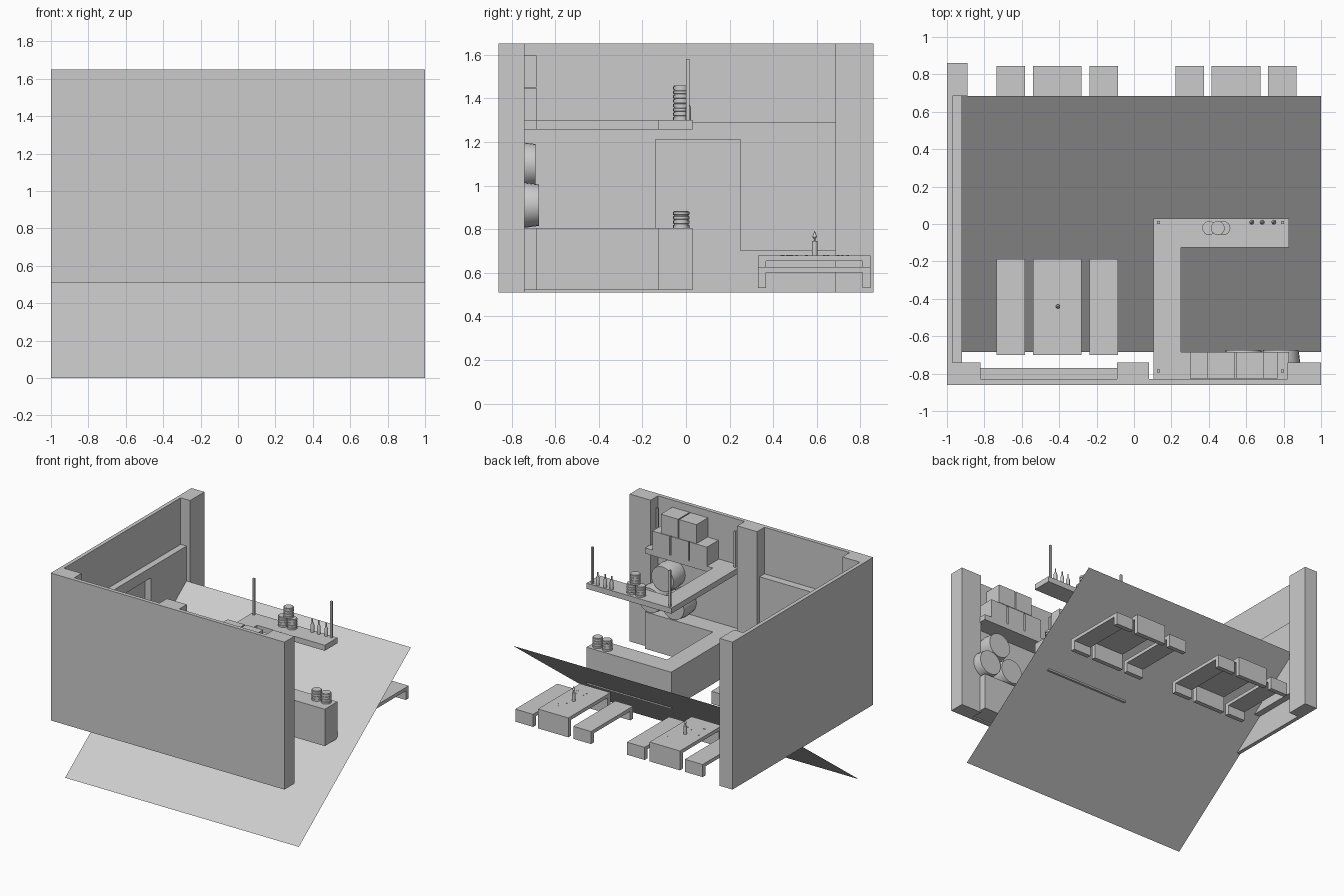
import bpy, bmesh, math, random

if "Cube" in bpy.data.objects:
    bpy.data.objects.remove(bpy.data.objects["Cube"])
random.seed(4)


def box(name, x0, x1, y0, y1, z0, z1):
    return prism(name, [(x0, y0), (x1, y0), (x1, y1), (x0, y1)], z0, z1)


def finish(name, bm):
    bmesh.ops.recalc_face_normals(bm, faces=bm.faces)
    me = bpy.data.meshes.new(name)
    bm.to_mesh(me)
    bm.free()
    ob = bpy.data.objects.new(name, me)
    bpy.context.collection.objects.link(ob)
    return ob


def prism(name, outline, z0, z1):
    bm = bmesh.new()
    f = bm.faces.new([bm.verts.new((x, y, z0)) for x, y in outline])
    ext = bmesh.ops.extrude_face_region(bm, geom=[f], use_keep_orig=True)
    for v in ext['geom']:
        if isinstance(v, bmesh.types.BMVert):
            v.co.z = z1
    return finish(name, bm)


def lathe(name, profile, loc, n=16, rot_x=0.0):
    # closed solid turned from (radius, height) points
    bm = bmesh.new()
    rings = [[bm.verts.new((r * math.cos(2 * math.pi * i / n), r * math.sin(2 * math.pi * i / n), z))
              for i in range(n)] for r, z in profile]
    for a, b in zip(rings, rings[1:]):
        for i in range(n):
            bm.faces.new((a[i], a[(i + 1) % n], b[(i + 1) % n], b[i]))
    bm.faces.new(rings[0])
    bm.faces.new(rings[-1])
    ob = finish(name, bm)
    ob.location = loc
    ob.rotation_euler.x = rot_x
    bpy.ops.object.select_all(action='DESELECT')
    ob.select_set(True)
    bpy.context.view_layer.objects.active = ob
    bpy.ops.object.shade_smooth_by_angle(angle=math.radians(35))
    return ob


# tilted floor sheet
bm = bmesh.new()
bm.faces.new([bm.verts.new(p) for p in
              ((-1, -.685, 0), (1, -.685, 0), (1, .685, 1.02), (-1, .685, 1.02))])
finish("floor_sheet", bm)

# walls and posts
B, T = .51, 1.65
box("front_wall", -1, 1, -.86, -.83, B, T)
box("left_wall", -1, -.97, -.83, .86, B, T)
for name, x0, x1, y0, y1 in (("corner_post", -1, -.82, -.86, -.74), ("middle_post", -.09, .08, -.86, -.74),
                             ("right_post", .82, 1, -.86, -.74), ("back_post", -1, -.89, .685, .86)):
    box(name, x0, x1, y0, y1, B, T)

# wall panelling with a doorway recess on the left
box("front_panelling", -.82, -.09, -.83, -.77, .70, 1.29)
box("left_rail", -.97, -.92, -.74, .685, 1.21, 1.29)
box("left_panel_front", -.97, -.92, -.74, -.14, .70, 1.21)
box("left_panel_back", -.97, -.92, .25, .685, .70, 1.21)

# U-shaped bar counter and matching hanging shelf
U = [(.105, -.83), (.83, -.83), (.83, -.685), (.25, -.685),
     (.25, -.125), (.83, -.125), (.83, .03), (.105, .03)]
prism("bar_counter", U, .52, .805)
prism("hanging_shelf", U, 1.257, 1.30)
for x in (.13, .795):
    for y in (.008, -.787):
        box("shelf_hanger", x - .008, x + .008, y - .008, y + .008, 1.30, 1.58)

# small banded kegs
keg = [(.033, 0)]
for k in range(4):
    z = k * .02
    keg += [(.037, z + .001), (.037, z + .014), (.033, z + .015), (.033, z + .019)]
for x, z in ((.402, 1.30), (.478, 1.30), (.448, 1.38), (.69, .805), (.77, .805)):
    lathe("small_keg", keg, (x, -.022, z))

# bottles
bottle = [(.013, 0), (.013, .055), (.005, .075), (.005, .10)]
for x in (.63, .685, .748):
    lathe("bottle", bottle, (x, .01, 1.30), 12)

# stacked barrels lying on the back counter
barrel = [(.095, -.075), (.105, 0), (.097, .075)]
for x, z, y in ((.585, .91, -.75), (.785, .91, -.75), (.685, 1.095, -.765)):
    lathe("large_barrel", barrel, (x, y, z), 24, math.pi / 2)

# crates on the back shelf
for x, z in ((.30, 1.30), (.46, 1.30), (.62, 1.30), (.39, 1.45), (.547, 1.45)):
    box("crate", x, x + .148, -.825, -.685, z, z + .147)


# tables and benches on slab legs
def trestle(name, cx, cy, w, top):
    outline = [(-.257, .53), (-.222, .53), (-.222, top - .027), (.222, top - .027),
               (.222, .53), (.257, .53), (.257, top), (-.257, top)]
    bm = bmesh.new()
    f = bm.faces.new([bm.verts.new((cx - w / 2, cy + y, z)) for y, z in outline])
    ext = bmesh.ops.extrude_face_region(bm, geom=[f], use_keep_orig=True)
    for v in ext['geom']:
        if isinstance(v, bmesh.types.BMVert):
            v.co.x += w
    finish(name, bm)


candle = [(.013, 0), (.013, .065), (.003, .067), (.003, .074), (.011, .085), (.001, .112)]
for cx, cy in ((-.41, -.443), (-.41, .588), (.545, .588)):
    trestle("table", cx, cy, .26, .68)
    trestle("left_bench", cx - .248, cy, .152, .627)
    trestle("right_bench", cx + .248, cy, .152, .627)
    lathe("candle", candle, (cx + .003, cy + .002, .68), 12)
    if cy > 0:
        for i in range(8):
            lathe("table_stud", [(.006, 0), (.006, .002)],
                  (cx + random.uniform(-.1, .1), cy + random.uniform(-.18, .18), .68), 8)
